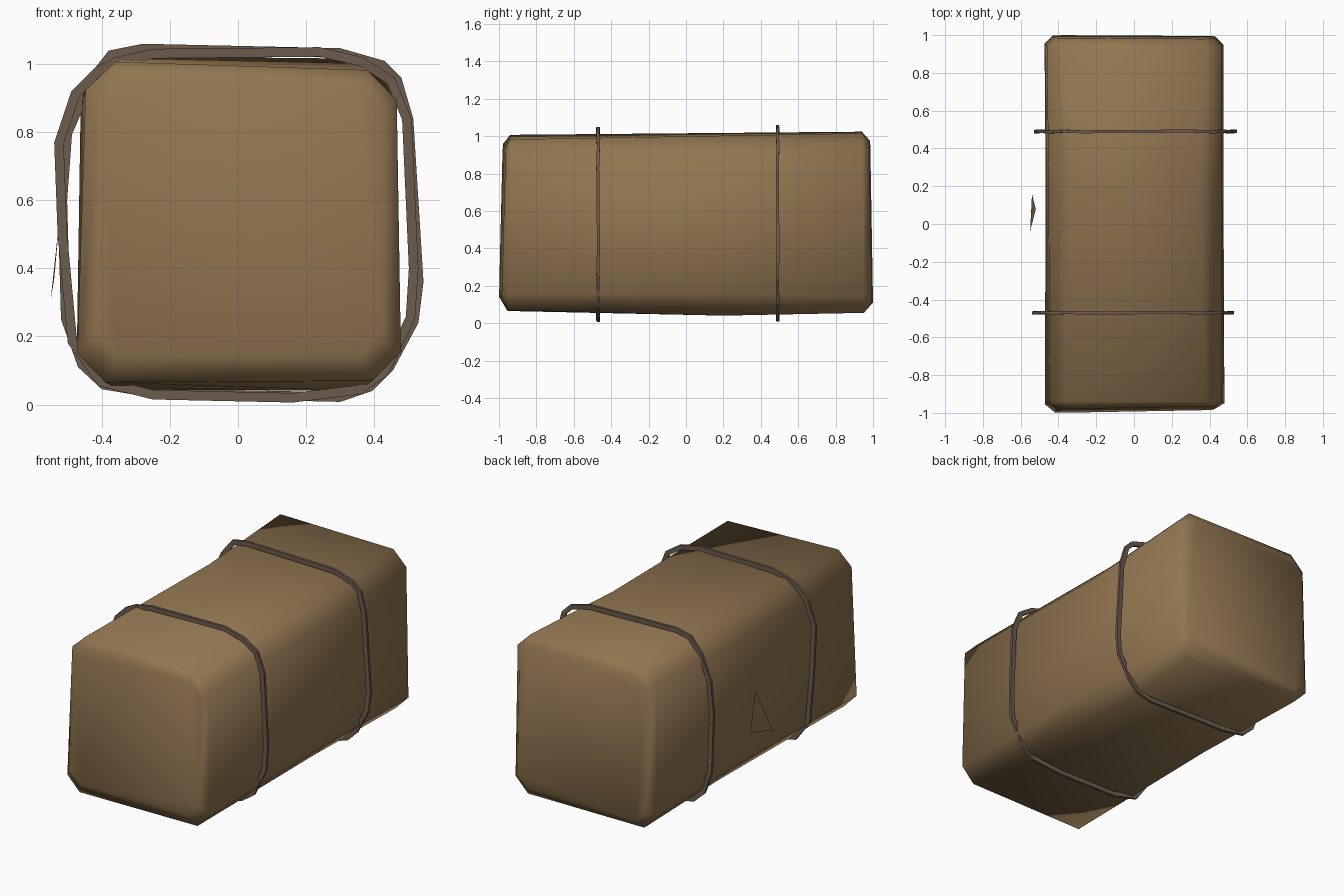
import bpy, bmesh
from mathutils import Vector

cube = bpy.data.objects.get("Cube")
if cube:
    bpy.data.objects.remove(cube, do_unlink=True)


def material(name, rgb):
    m = bpy.data.materials.new(name)
    m.use_nodes = True
    m.diffuse_color = (*rgb, 1)
    m.node_tree.nodes["Principled BSDF"].inputs["Base Color"].default_value = (*rgb, 1)
    return m


def make(name, bm, mat, smooth=False):
    bmesh.ops.recalc_face_normals(bm, faces=bm.faces)
    mesh = bpy.data.meshes.new(name)
    for f in bm.faces:
        f.smooth = smooth
    bm.to_mesh(mesh)
    bm.free()
    mesh.materials.append(mat)
    ob = bpy.data.objects.new(name, mesh)
    bpy.context.collection.objects.link(ob)
    return ob


def bridge(bm, a, b):
    for i in range(len(a)):
        j = (i + 1) % len(a)
        bm.faces.new((a[i], a[j], b[j], b[i]))


straw = material("straw brown", (0.285, 0.18, 0.082))
twine = material("twine grey brown", (0.15, 0.105, 0.075))


def chamfered_ring(bm, corners, cut):
    """Four corners, each cut off, giving an eight-sided ring."""
    pts = [Vector(p) for p in corners]
    ring = []
    for i, p in enumerate(pts):
        for q in (pts[i - 1], pts[(i + 1) % 4]):
            ring.append(bm.verts.new(p + (q - p).normalized() * cut))
    return ring


# Bale: slightly irregular sections lofted along y, with inset end faces
sections = [
    (.07, [(-.42, -1.0, .14), (.42, -.985, .14), (.425, -.965, .93), (-.40, -.98, .96)]),
    (.085, [(-.475, -.955, .065), (.48, -.95, .07), (.465, -.94, .98), (-.445, -.94, 1.01)]),
    (.12, [(-.47, .2, .045), (.475, .2, .04), (.465, .2, 1.0), (-.45, .2, 1.02)]),
    (.085, [(-.475, .955, .06), (.475, .95, .055), (.465, .94, 1.015), (-.46, .94, 1.025)]),
    (.07, [(-.43, 1.0, .11), (.43, .995, .11), (.425, .98, .97), (-.42, .985, .975)]),
]
bm = bmesh.new()
rings = [chamfered_ring(bm, corners, cut) for cut, corners in sections]
for a, b in zip(rings, rings[1:]):
    bridge(bm, a, b)
bm.faces.new(rings[0])
bm.faces.new(rings[-1])
make("bale", bm, straw, smooth=True)


# Straps: faceted closed loops of thin flat band
def strap(name, y, outline):
    bm = bmesh.new()
    centre = Vector((0, 0, 0.53))
    loops = []
    for i, (x, z) in enumerate(outline):
        p = Vector((x, y + 0.002 * (-1) ** i, z))
        before, after = outline[i - 1], outline[(i + 1) % len(outline)]
        out = Vector((after[1] - before[1], 0, before[0] - after[0])).normalized()
        if out.dot(p - centre) < 0:
            out.negate()
        inner = p - out * 0.028
        side = Vector((0, 0.008, 0))
        loops.append([bm.verts.new(q) for q in (p - side, p + side, inner + side, inner - side)])
    for i in range(len(loops)):
        bridge(bm, loops[i - 1], loops[i])
    make(name, bm, twine)


strap("front_strap", -0.47, [
    (-.36, 1.02), (-.25, 1.045), (.24, 1.05), (.37, 1.02), (.46, .96), (.51, .84),
    (.53, .4), (.52, .25), (.44, .085), (.36, .03), (.16, .006), (-.25, .015),
    (-.41, .055), (-.50, .18), (-.53, .5), (-.54, .77), (-.49, .92), (-.42, .99)])
strap("back_strap", 0.49, [
    (-.38, 1.04), (-.28, 1.06), (.30, 1.047), (.43, 1.01), (.48, .96), (.515, .84),
    (.545, .36), (.53, .24), (.455, .1), (.395, .04), (.30, .008), (-.25, .02),
    (-.40, .045), (-.47, .11), (-.52, .25), (-.53, .6), (-.515, .8), (-.45, .95)])

# Loose straw flake beside the bale
bm = bmesh.new()
bm.faces.new([bm.verts.new(p) for p in ((-.55, -.04, .31), (-.52, .08, .59), (-.54, .16, .37))])
flake = make("loose_straw", bm, straw)
if flake.data.polygons[0].normal.x > 0:
    flake.data.flip_normals()
